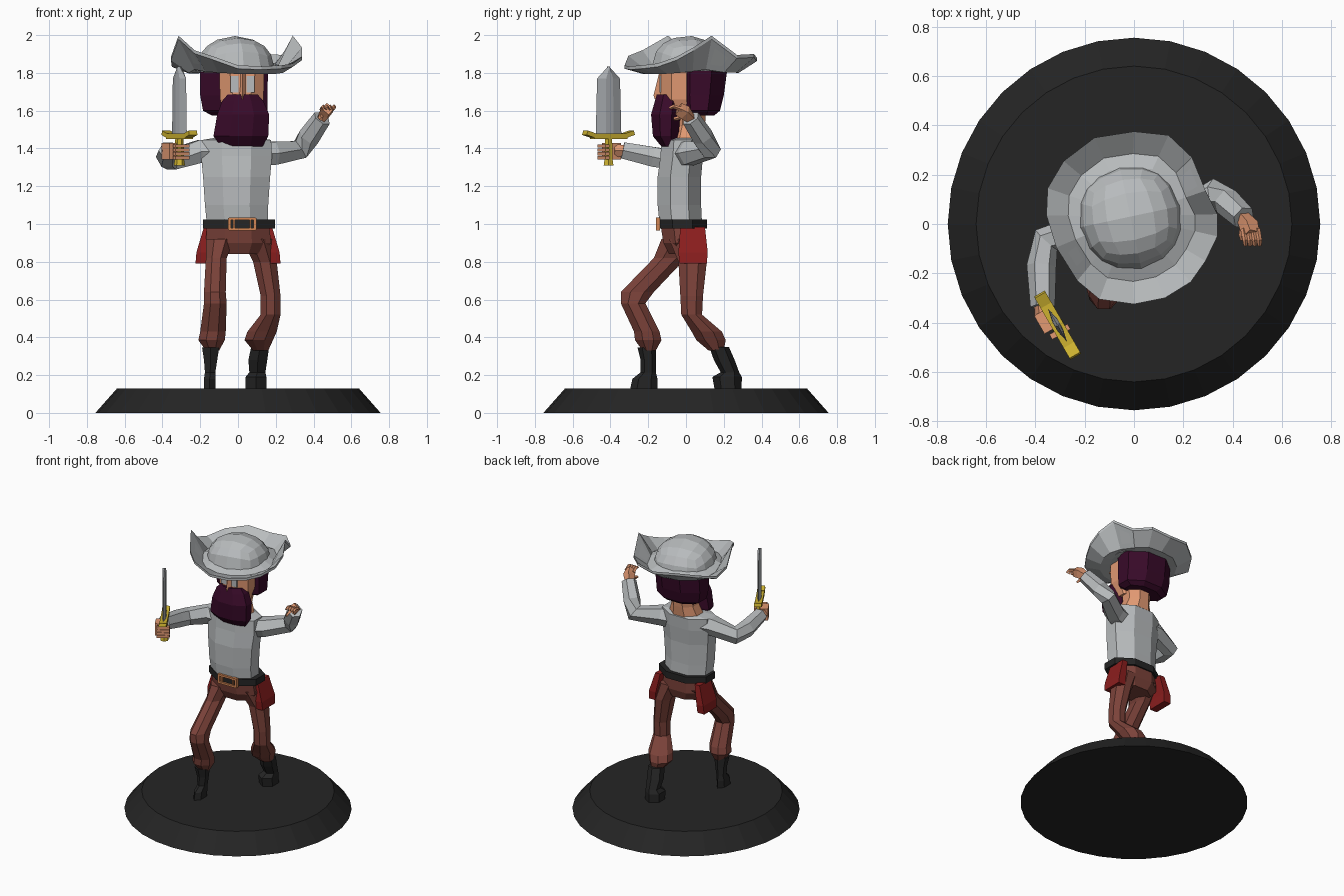
import bpy, bmesh, math
from mathutils import Vector, Matrix


def mat(name, r, g, b):
    m = bpy.data.materials.new(name)
    m.diffuse_color = (r, g, b, 1)
    return m


GREY = mat("cloth grey", 0.48, 0.50, 0.51)
STEEL = mat("blade steel", 0.42, 0.44, 0.46)
BROWN = mat("trouser brown", 0.20, 0.055, 0.042)
SKIN = mat("skin", 0.76, 0.32, 0.17)
HAIR = mat("dark plum hair", 0.04, 0.003, 0.022)
BLACK = mat("black leather", 0.018, 0.018, 0.018)
RED = mat("sash red", 0.26, 0.013, 0.013)
GOLD = mat("gold", 0.62, 0.45, 0.03)
COPPER = mat("buckle copper", 0.65, 0.24, 0.09)


def finish(name, bm, material):
    bmesh.ops.recalc_face_normals(bm, faces=bm.faces)
    me = bpy.data.meshes.new(name)
    bm.to_mesh(me)
    bm.free()
    me.materials.append(material)
    ob = bpy.data.objects.new(name, me)
    bpy.context.collection.objects.link(ob)
    return ob


def skin_rings(name, rings, material, cap=True):
    bm = bmesh.new()
    vr = [[bm.verts.new(p) for p in r] for r in rings]
    n = len(vr[0])
    for a, b in zip(vr, vr[1:]):
        for i in range(n):
            j = (i + 1) % n
            bm.faces.new((a[i], a[j], b[j], b[i]))
    if cap:
        bm.faces.new(vr[0])
        bm.faces.new(vr[-1])
    return finish(name, bm, material)


def loft(name, bounds, material, n=8):
    """Stack of n-sided level rings, each filling (x0, x1, y0, y1, z)."""
    k = math.cos(math.pi / n)
    rings = []
    for x0, x1, y0, y1, z in bounds:
        rings.append([((x0 + x1) / 2 + (x1 - x0) / 2 * math.cos((i + .5) * math.tau / n) / k,
                       (y0 + y1) / 2 + (y1 - y0) / 2 * math.sin((i + .5) * math.tau / n) / k, z)
                      for i in range(n)])
    return skin_rings(name, rings, material)


def tube(name, path, material, n=6):
    """Limb along points (x, y, z, radius)."""
    pts = [Vector(p[:3]) for p in path]
    rings = []
    for i, p in enumerate(pts):
        d = Vector()
        if i:
            d += (p - pts[i - 1]).normalized()
        if i < len(pts) - 1:
            d += (pts[i + 1] - p).normalized()
        q = d.to_track_quat('Z', 'Y')
        r = path[i][3]
        rings.append([p + q @ Vector((r * math.cos(a * math.tau / n), r * math.sin(a * math.tau / n), 0))
                      for a in range(n)])
    return skin_rings(name, rings, material)


def box(name, centre, size, material, turn=None):
    bm = bmesh.new()
    m = Matrix.Translation(centre) @ (turn or Matrix()) @ Matrix.Diagonal((*size, 1))
    bmesh.ops.create_cube(bm, size=1, matrix=m)
    return finish(name, bm, material)


# round display base
def circle(r, z, n=32):
    return [(r * math.cos(i * math.tau / n), r * math.sin(i * math.tau / n), z) for i in range(n)]


skin_rings("base", [circle(.755, 0), circle(.64, .13)], BLACK)

# front leg and boot
loft("front_leg", [(-.17, -.10, -.23, -.16, .33), (-.21, -.07, -.27, -.13, .385), (-.20, -.065, -.275, -.14, .43),
                   (-.18, -.06, -.345, -.215, .58), (-.18, -.065, -.345, -.17, .64),
                   (-.17, -.06, -.17, 0, .82), (-.17, -.02, -.13, .08, .92)], BROWN)
loft("front_boot", [(-.18, -.12, -.285, -.16, .13), (-.18, -.12, -.275, -.16, .18), (-.175, -.12, -.235, -.165, .215),
                    (-.18, -.11, -.235, -.165, .28), (-.19, -.10, -.25, -.165, .345)], BLACK, 6)

# rear leg and boot
loft("rear_leg", [(.08, .16, .12, .20, .33), (.035, .185, .055, .21, .385), (.05, .205, .03, .19, .43),
                  (.12, .225, -.025, .085, .52), (.12, .225, -.03, .09, .62),
                  (.08, .205, -.04, .11, .80), (.02, .18, -.09, .10, .92)], BROWN)
loft("rear_boot", [(.04, .15, .16, .285, .13), (.04, .15, .15, .285, .19), (.06, .145, .19, .275, .215),
                   (.055, .155, .155, .25, .28), (.07, .165, .13, .22, .35)], BLACK, 6)

# hips, belt, buckle and sash tails
loft("hips", [(-.12, .13, -.09, .08, .84), (-.17, .175, -.12, .10, .90), (-.165, .165, -.135, .10, 1.0)], BROWN)
loft("belt", [(-.185, .195, -.145, .11, .977), (-.185, .195, -.145, .11, 1.025)], BLACK)
for s in (-1, 1):
    box("buckle_rail", (.022, -.148, 1 + s * .027), (.14, .022, .014), COPPER)
    box("buckle_post", (.022 + s * .068, -.148, 1), (.016, .022, .066), COPPER)
    box("buckle_bar", (.022 + s * .043, -.148, 1), (.010, .018, .05), COPPER)
    tail = sorted((s * .17, s * .225)), sorted((s * .165, s * .22)), sorted((s * .14, s * .18))
    loft("sash_tail", [(*t, y0, y1, z) for t, y0, y1, z in
                       zip(tail, (-.035, -.04, -.03), (.11, .115, .10), (.79, .85, .985))], RED, 4)

# shirt body
loft("shirt", [(-.165, .16, -.14, .085, 1.0), (-.175, .16, -.15, .08, 1.10), (-.185, .17, -.15, .08, 1.25),
               (-.195, .18, -.135, .09, 1.36), (-.19, .175, -.13, .095, 1.445), (-.13, .12, -.09, .085, 1.455)],
     GREY)

# arms
tube("sword_arm", [(-.12, -.02, 1.38, .075), (-.20, -.025, 1.385, .07), (-.355, -.065, 1.34, .06),
                   (-.375, -.17, 1.355, .06), (-.37, -.335, 1.39, .05)], GREY)
tube("raised_arm", [(.10, -.01, 1.37, .075), (.19, .02, 1.375, .07), (.33, .125, 1.395, .06),
                    (.375, .09, 1.46, .058), (.445, .025, 1.56, .05)], GREY)

# open hand: palm, fingers and thumb
tube("open_palm", [(.44, .03, 1.555, .028), (.465, -.005, 1.59, .04), (.475, -.04, 1.61, .035)], SKIN, 4)
for i in range(4):
    x = .443 + i * .019
    tube("open_finger", [(x, -.02, 1.605, .012), (x + .008, -.065, 1.622, .011), (x + .009, -.088, 1.612, .008)],
         SKIN, 4)
tube("open_thumb", [(.445, .0, 1.58, .015), (.435, -.045, 1.56, .011), (.44, -.065, 1.555, .009)], SKIN, 4)

# sword, its flat lying along a turned direction
ANG = math.radians(-60)
TURN = Matrix.Rotation(ANG, 4, 'Z')
HILT = Vector((-.31, -.41, 0))


def at_sword(u, v, z):
    return HILT + TURN @ Vector((u, v, z))


rows = [(.078, 1.475), (.070, 1.77), (.002, 1.835)]
skin_rings("blade", [[at_sword(-w, 0, z), at_sword(-w * .3, -.012, z), at_sword(w * .3, -.012, z), at_sword(w, 0, z),
                      at_sword(w * .3, .012, z), at_sword(-w * .3, .012, z)] for w, z in rows], STEEL)
box("guard", at_sword(0, 0, 1.465), (.20, .05, .028), GOLD, TURN)
for s in (-1, 1):
    box("guard_tip", at_sword(s * .12, 0, 1.476), (.05, .05, .024), GOLD, TURN @ Matrix.Rotation(-s * .3, 4, 'Y'))
tube("grip", [(-.31, -.41, 1.31, .03), (-.31, -.41, 1.345, .024), (-.31, -.41, 1.46, .022)], GOLD)

# hand gripping the sword
box("fist", (-.36, -.395, 1.385), (.085, .055, .085), SKIN, TURN)
tube("wrist", [(-.37, -.32, 1.388, .035), (-.365, -.38, 1.388, .038)], SKIN)
for i in range(4):
    box("grip_finger", at_sword(.028, -.005, 1.35 + i * .021), (.024, .085, .018), SKIN, TURN)

# neck and face
loft("neck", [(-.12, .11, -.09, .09, 1.44), (-.09, .08, -.07, .10, 1.52), (-.10, .10, -.06, .11, 1.64)], SKIN)
loft("face", [(-.07, .10, -.11, .06, 1.56), (-.095, .135, -.135, .06, 1.66), (-.10, .14, -.135, .06, 1.83)], SKIN)
skin_rings("nose", [[(.005, -.13, z), (.024, y, z), (.043, -.13, z)] for y, z in ((-.165, 1.66), (-.172, 1.68), (-.14, 1.81))],
           SKIN)
for s in (-1, 1):
    box("eye", (.024 + s * .042, -.136, 1.745), (.042, .008, .10), GREY)
    box("brow", (.024 + s * .042, -.138, 1.79), (.05, .009, .015), SKIN)

# beard and hair
loft("beard", [(-.09, .13, -.13, -.05, 1.41), (-.13, .16, -.175, -.04, 1.465), (-.11, .165, -.185, -.03, 1.58),
               (-.085, .135, -.165, -.03, 1.65), (-.055, .105, -.155, -.03, 1.685)], HAIR)
loft("hair", [(-.14, .12, .01, .15, 1.575), (-.185, .155, -.04, .18, 1.60), (-.20, .155, -.055, .20, 1.68),
              (-.20, .16, -.06, .22, 1.83)], HAIR)

# hat brim: outline turned up at both sides and the back
RIM = [(0, .375, 1.88), (.14, .36, 1.90), (.235, .27, 1.895), (.29, .135, 1.997), (.338, .04, 1.935), (.338, -.05, 1.885),
       (.29, -.15, 1.85), (.23, -.235, 1.84), (.125, -.30, 1.835), (0, -.325, 1.84), (-.14, -.305, 1.89),
       (-.23, -.23, 1.92), (-.315, -.095, 1.997), (-.355, .035, 1.885), (-.35, .145, 1.85), (-.285, .255, 1.88),
       (-.16, .35, 1.90)]
C = Vector((-.015, .03, 0))


def brim_ring(f, z):
    return [(C.x + (x - C.x) * f, C.y + (y - C.y) * f, z + (h - 1.86) * .15) for x, y, h in RIM]


rim_under = [(x, y, z - .018) for x, y, z in RIM]
skin_rings("hat_brim", [brim_ring(.55, 1.80), brim_ring(.72, 1.797), rim_under, RIM,
                        brim_ring(.74, 1.817), brim_ring(.58, 1.84)], GREY)

# hat crown: a rounded cube cut to a dome
bm = bmesh.new()
bmesh.ops.create_cube(bm, size=2)
bmesh.ops.subdivide_edges(bm, edges=bm.edges[:], cuts=3, use_grid_fill=True)
for v in bm.verts:
    v.co = v.co.normalized()
    v.co = Vector((v.co.x * .215, v.co.y * .215, v.co.z * .18 - v.co.y * .02))
cut = bmesh.ops.bisect_plane(bm, geom=bm.verts[:] + bm.edges[:] + bm.faces[:], plane_co=(0, 0, -.005),
                             plane_no=(0, 0, -1), clear_outer=True)
bmesh.ops.transform(bm, matrix=Matrix.Translation((C.x, C.y, 1.815)) @ Matrix.Rotation(math.radians(12), 4, 'Z'),
                    verts=bm.verts)
finish("hat_crown", bm, GREY)
